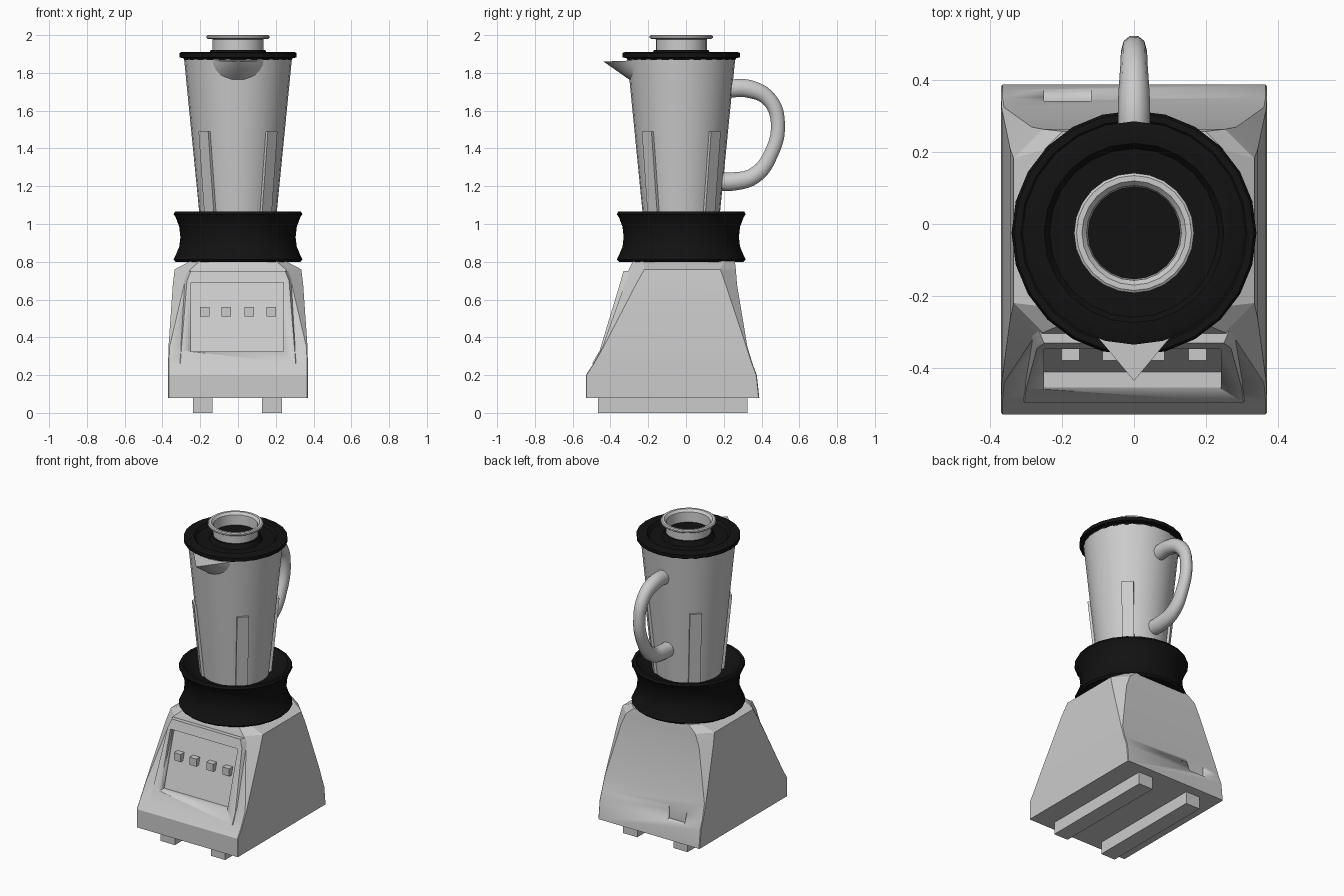
import bpy, bmesh, math
from mathutils import Matrix

if "Cube" in bpy.data.objects:
    bpy.data.objects.remove(bpy.data.objects["Cube"])

CY = -0.025  # axis of the round parts

black = bpy.data.materials.new("black_plastic")
black.diffuse_color = (0.006, 0.006, 0.006, 1)
black.use_nodes = True
black.node_tree.nodes["Principled BSDF"].inputs["Base Color"].default_value = black.diffuse_color


def finish(name, bm, angle=30, mat=None):
    bmesh.ops.recalc_face_normals(bm, faces=bm.faces)
    me = bpy.data.meshes.new(name)
    bm.to_mesh(me)
    bm.free()
    me.shade_smooth()
    me.set_sharp_from_angle(angle=math.radians(angle))
    if mat:
        me.materials.append(mat)
    ob = bpy.data.objects.new(name, me)
    bpy.context.scene.collection.objects.link(ob)
    return ob


def loft(name, rings, angle=20, mat=None, matrix=None):
    """Solid through a stack of closed rings with equal point counts."""
    bm = bmesh.new()
    vs = [[bm.verts.new(p) for p in r] for r in rings]
    n = len(rings[0])
    for a, b in zip(vs, vs[1:]):
        for i in range(n):
            j = (i + 1) % n
            bm.faces.new((a[i], a[j], b[j], b[i]))
    bm.faces.new(vs[0])
    bm.faces.new(vs[-1])
    if matrix:
        bm.transform(matrix)
    return finish(name, bm, angle, mat)


def lathe(name, profile, n=24, mat=None):
    """Profile of (radius, z) points, both ends capped."""
    rings = [[(r * math.cos(2 * math.pi * i / n), CY + r * math.sin(2 * math.pi * i / n), z)
              for i in range(n)] for r, z in profile]
    return loft(name, rings, 35, mat)


def rect(x0, x1, y0, y1, z):
    return [(x0, y0, z), (x1, y0, z), (x1, y1, z), (x0, y1, z)]


def box(name, x0, x1, y0, y1, z0, z1):
    return loft(name, [rect(x0, x1, y0, y1, z0), rect(x0, x1, y0, y1, z1)])


def cut(ob, cutter):
    m = ob.modifiers.new("cut", 'BOOLEAN')
    m.operation = 'DIFFERENCE'
    m.solver = 'EXACT'
    m.object = cutter
    cutter.hide_render = True
    cutter.hide_viewport = True
    cutter.display_type = 'WIRE'


# Housing: stacked sections whose corner chamfer grows upward
def section(z, x, f, b, c):
    return [(-x + c, f, z), (x - c, f, z), (x, f + c, z), (x, b - c, z),
            (x - c, b, z), (-x + c, b, z), (-x, b - c, z), (-x, f + c, z)]


housing = loft("housing", [section(*s) for s in (
    (0.08, 0.37, -0.53, 0.388, 0.004),
    (0.20, 0.37, -0.53, 0.375, 0.004),
    (0.262, 0.37, -0.49, 0.352, 0.004),
    (0.35, 0.368, -0.442, 0.325, 0.006),
    (0.68, 0.345, -0.325, 0.27, 0.06),
    (0.76, 0.335, -0.302, 0.264, 0.082),
    (0.805, 0.25, -0.28, 0.258, 0.05))])

# Raised control panel on the sloping front
panel = loft("control_panel", [
    [(-w, f, z), (w, f, z), (w + 0.03, f + 0.07, z), (-w - 0.03, f + 0.07, z)]
    for z, w, f in ((0.262, 0.305, -0.497), (0.33, 0.30, -0.457),
                    (0.70, 0.27, -0.345), (0.75, 0.25, -0.332))])

# Sloping recess in the panel, and a small notch in the back
recess = loft("recess_cutter", [rect(-0.25, 0.242, -0.8, -0.412, 0.325),
                                rect(-0.25, 0.242, -0.8, -0.303, 0.69)])
notch = box("notch_cutter", -0.25, -0.12, 0.342, 0.6, 0.2, 0.3)
cut(housing, recess)
cut(panel, recess)
cut(housing, notch)

# Push buttons
for i, x in enumerate((-0.177, -0.063, 0.06, 0.177)):
    box(f"button_{i + 1}", x - 0.025, x + 0.025, -0.38, -0.33, 0.51, 0.56)

# Foot runners
for side, x in (("left", -0.187), ("right", 0.18)):
    box(f"foot_{side}", x - 0.052, x + 0.052, -0.465, 0.325, 0, 0.09)

# Waisted collar with a dished top
lathe("collar", [(0.2, 0.80), (0.33, 0.80), (0.341, 0.812), (0.33, 0.835), (0.311, 0.88),
                 (0.305, 0.93), (0.311, 0.985), (0.33, 1.035), (0.341, 1.052),
                 (0.334, 1.066), (0.315, 1.066), (0.28, 1.03), (0.2, 1.01)], 24, black)


def jug_r(z):
    return 0.205 + (z - 1.06) * 0.08 / 0.81


# Jug
lathe("jug", [(jug_r(z), z) for z in (0.99, 1.4, 1.87)], 28)

# Four grip ribs on the diagonals of the jug
for i in range(4):
    m = Matrix.Translation((0, CY, 0)) @ Matrix.Rotation(math.radians(45 + 90 * i), 4, 'Z')
    loft(f"jug_rib_{i + 1}", [rect(jug_r(z) - 0.03, jug_r(z) + 0.012, -0.036, 0.036, z)
                              for z in (1.0, 1.49)], matrix=m)

# Pouring spout: half cone fanned from the tip to the jug wall
bm = bmesh.new()
tip = bm.verts.new((0, -0.437, 1.86))
arc = []
for i in range(13):
    a = math.pi * (i / 12 - 0.5)
    x, z = 0.14 * math.sin(a), 1.866 - 0.105 * math.cos(a)
    arc.append(bm.verts.new((x, CY - math.sqrt(jug_r(z) ** 2 - x * x) + 0.004, z)))
for a, b in zip(arc, arc[1:]):
    bm.faces.new((tip, a, b))
bm.faces.new((tip, arc[-1], arc[0]))
finish("spout", bm, 40)

# Handle: swept tube, slimmer in the middle
cu = bpy.data.curves.new("handle_path", 'CURVE')
cu.dimensions = '3D'
cu.bevel_depth = 0.05
cu.bevel_resolution = 3
cu.use_fill_caps = True
cu.resolution_u = 5
sp = cu.splines.new('BEZIER')
path = ((0.22, 1.717, 1), (0.335, 1.715, 1), (0.44, 1.66, 0.85), (0.486, 1.54, 0.78),
        (0.445, 1.36, 0.8), (0.36, 1.255, 0.92), (0.25, 1.225, 1.02), (0.17, 1.225, 1.02))
sp.bezier_points.add(len(path) - 1)
for p, (y, z, r) in zip(sp.bezier_points, path):
    p.co = (0, y, z)
    p.radius = r
    p.handle_left_type = p.handle_right_type = 'AUTO'
tmp = bpy.data.objects.new("handle_path", cu)
bpy.context.scene.collection.objects.link(tmp)
bpy.context.view_layer.update()
me = bpy.data.meshes.new_from_object(tmp.evaluated_get(bpy.context.evaluated_depsgraph_get()))
bm = bmesh.new()
bm.from_mesh(me)
bpy.data.objects.remove(tmp)
bmesh.ops.remove_doubles(bm, verts=bm.verts, dist=0.0005)
bmesh.ops.scale(bm, vec=(0.9, 1, 1), verts=bm.verts)
finish("handle", bm, 45)

# Lid with a sunken top and a central neck
lathe("lid", [(0.27, 1.862), (0.285, 1.868), (0.29, 1.878), (0.311, 1.882), (0.311, 1.905),
              (0.30, 1.91), (0.25, 1.91), (0.235, 1.89), (0.16, 1.89), (0.145, 1.92),
              (0.12, 1.92)], 24, black)

# Open filler cap with a rolled lip
lathe("filler_cap", [(0.135, 1.90), (0.135, 1.978), (0.16, 1.98), (0.167, 1.986), (0.167, 1.995),
                     (0.16, 2.0), (0.145, 2.0), (0.132, 1.985), (0.128, 1.91)], 24)
